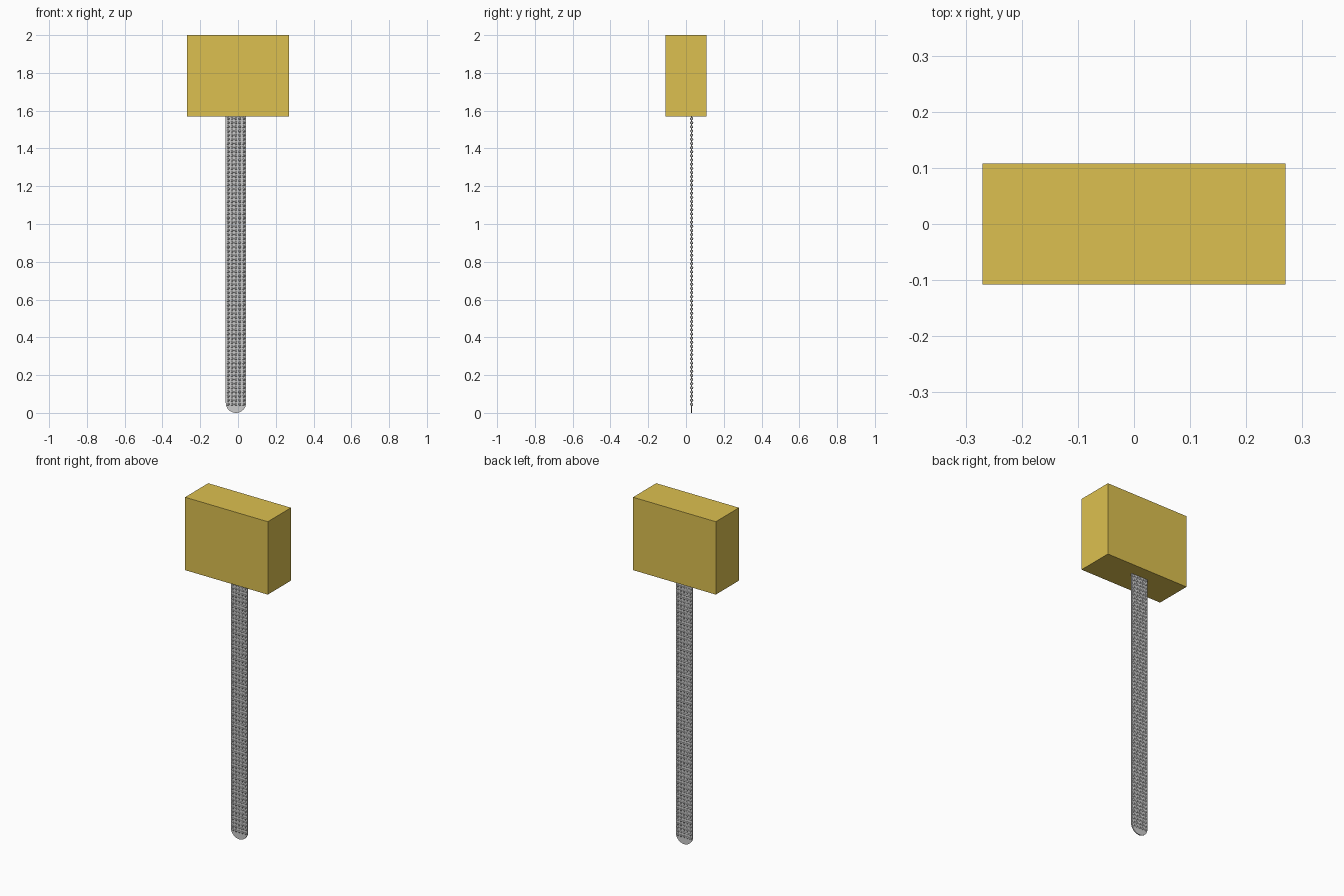
import bpy, bmesh
from math import pi, sin, cos
from mathutils import Matrix

if "Cube" in bpy.data.objects:
    bpy.data.objects.remove(bpy.data.objects["Cube"])

CX, CY, R, TOP = -0.011, 0.03, 0.054, 1.57
PLATE, BUMP = 0.003, 0.0085


def make_object(name, bm):
    bmesh.ops.recalc_face_normals(bm, faces=bm.faces)
    me = bpy.data.meshes.new(name)
    bm.to_mesh(me)
    bm.free()
    ob = bpy.data.objects.new(name, me)
    bpy.context.collection.objects.link(ob)
    return ob


# Yellow head block
bm = bmesh.new()
bmesh.ops.create_cube(bm, size=1, matrix=Matrix.Translation((0, 0, (TOP + 2) / 2))
                      @ Matrix.Diagonal((0.54, 0.216, 2 - TOP, 1)))
head = make_object("head_block", bm)
yellow = bpy.data.materials.new("yellow")
yellow.diffuse_color = (0.72, 0.53, 0.08, 1)
yellow.use_nodes = True
yellow.node_tree.nodes["Principled BSDF"].inputs["Base Color"].default_value = yellow.diffuse_color
head.data.materials.append(yellow)

# Thin blade with a rounded lower end
bm = bmesh.new()
outline = [(CX + R, TOP)] + [(CX + R * cos(i * pi / 24), R - R * sin(i * pi / 24))
                             for i in range(25)] + [(CX - R, TOP)]
face = bm.faces.new([bm.verts.new((x, CY - PLATE, z)) for x, z in outline])
ext = bmesh.ops.extrude_face_region(bm, geom=[face])
bmesh.ops.translate(bm, vec=(0, 2 * PLATE, 0),
                    verts=[v for v in ext["geom"] if isinstance(v, bmesh.types.BMVert)])
make_object("blade", bm)

# Rows of small studs on both faces of the blade
bm = bmesh.new()
rows, cols, first = 70, 5, 0.045
for r in range(rows):
    z = first + r * (TOP - 0.012 - first) / (rows - 1)
    for c in range(cols):
        x = CX + (c - (cols - 1) / 2) * 0.0205
        if z < R and ((x - CX) ** 2 + (z - R) ** 2) ** 0.5 > R - 0.008:
            continue
        bmesh.ops.create_uvsphere(bm, u_segments=8, v_segments=6, radius=1,
                                  matrix=Matrix.Translation((x, CY, z))
                                  @ Matrix.Diagonal((0.008, BUMP, 0.008, 1)))
make_object("blade_studs", bm)
